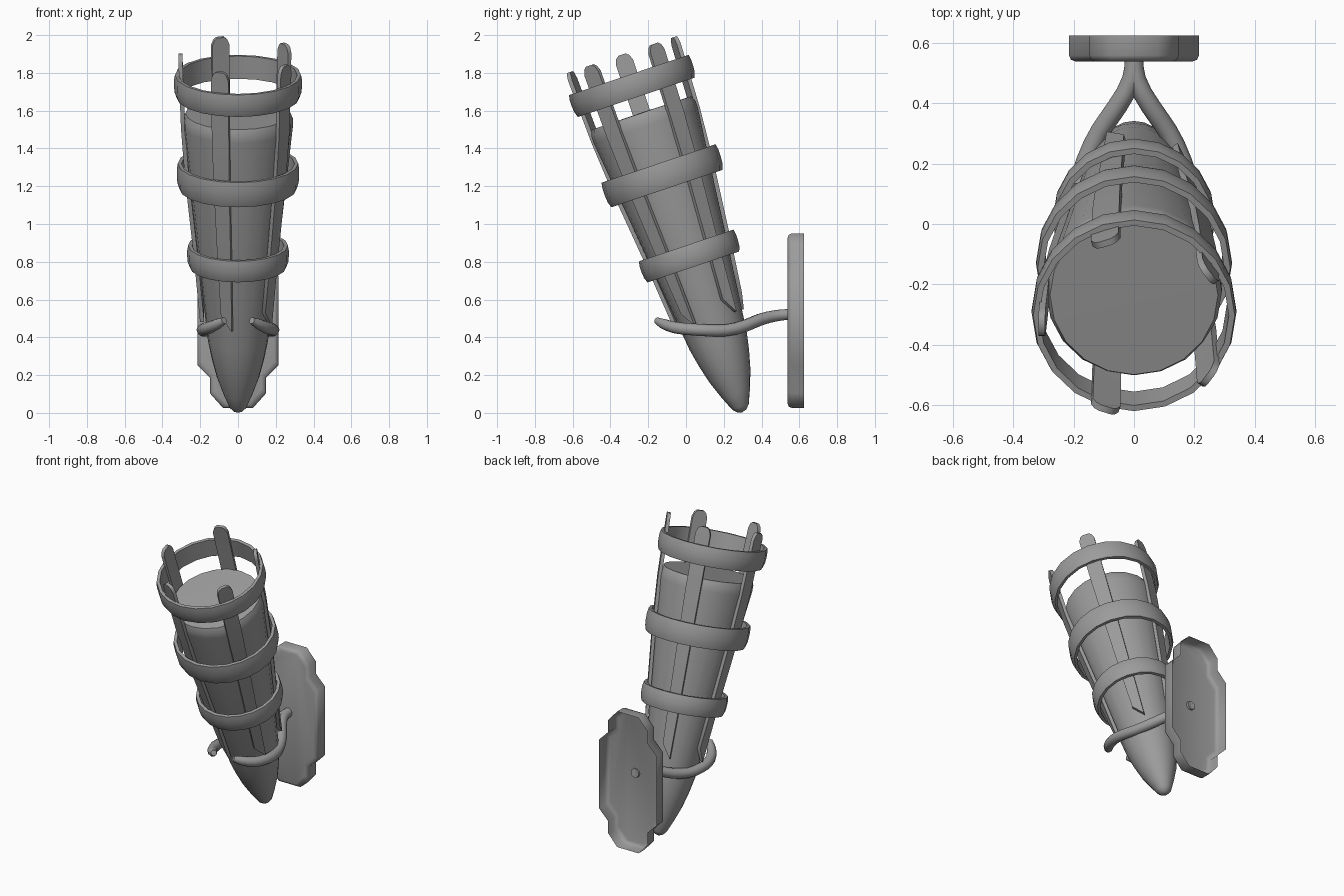
import bpy, bmesh, math
from mathutils import Matrix

if "Cube" in bpy.data.objects:
    bpy.data.objects.remove(bpy.data.objects["Cube"])

TILT = math.radians(18.6)
TORCH = Matrix.Translation((0, 0.298, 0.003)) @ Matrix.Rotation(TILT, 4, 'X')
IRON = bpy.data.materials.new("dark_iron")
IRON.diffuse_color = (0.33, 0.33, 0.33, 1)
IRON.use_nodes = True
IRON.node_tree.nodes["Principled BSDF"].inputs["Base Color"].default_value = IRON.diffuse_color


def smooth(ob, angle):
    bpy.ops.object.select_all(action='DESELECT')
    ob.select_set(True)
    bpy.context.view_layer.objects.active = ob
    bpy.ops.object.shade_smooth_by_angle(angle=math.radians(angle))


def finish(name, bm, angle=50):
    bmesh.ops.recalc_face_normals(bm, faces=bm.faces)
    me = bpy.data.meshes.new(name)
    bm.to_mesh(me)
    bm.free()
    me.materials.append(IRON)
    ob = bpy.data.objects.new(name, me)
    bpy.context.collection.objects.link(ob)
    smooth(ob, angle)
    return ob


def bridge(bm, a, b):
    """Join two closed loops of vertices with faces."""
    for i in range(len(a)):
        j = (i + 1) % len(a)
        bm.faces.new(list(dict.fromkeys((a[i], a[j], b[j], b[i]))))


def lathe(name, profile, closed=False, n=20):
    """Revolve (radius, height) points around the tilted torch axis."""
    bm = bmesh.new()
    rows = []
    for r, s in profile:
        if r == 0:
            rows.append([bm.verts.new((0, 0, s))] * n)
        else:
            rows.append([bm.verts.new((r * math.cos(2 * math.pi * i / n),
                                       r * math.sin(2 * math.pi * i / n), s)) for i in range(n)])
    for a, b in list(zip(rows, rows[1:])) + ([(rows[-1], rows[0])] if closed else []):
        bridge(bm, a, b)
    bm.transform(TORCH)
    return finish(name, bm)


# Tapered torch shaft with a blunt tip
lathe("torch_shaft", [(0, 0), (0.025, 0.008), (0.046, 0.03), (0.076, 0.1), (0.113, 0.2),
                      (0.139, 0.3), (0.159, 0.4), (0.291, 1.60), (0.291, 1.64),
                      (0.278, 1.672), (0, 1.674)])

# Three slightly bulging hoops
for label, s, r, h in (("lower", 0.872, 0.266, 0.12), ("middle", 1.32, 0.321, 0.14), ("upper", 1.822, 0.336, 0.125)):
    k = h / 2
    lathe(label + "_hoop", [(r - 0.028, s - k), (r - 0.01, s - k), (r, s - k * 0.55), (r + 0.003, s),
                            (r + 0.003, s + k * 0.55), (r - 0.002, s + k), (r - 0.022, s + k)], closed=True)

# Five slats with a slanted lower end and a rounded upper end
# stations: height on left edge, height on right edge, radius, half width
STATIONS = [(0.60, 0.515, 0.190, 0.03), (0.87, 0.87, 0.222, 0.036), (1.32, 1.32, 0.270, 0.043),
            (1.60, 1.60, 0.291, 0.047), (1.955, 1.955, 0.304, 0.048),
            (1.985, 1.985, 0.305, 0.036), (1.998, 1.998, 0.305, 0.02)]
for k in range(5):
    bm = bmesh.new()
    rows = []
    for sl, sr, r, w in STATIONS:
        rows.append([bm.verts.new(p) for p in ((r - 0.011, -w, sl), (r + 0.011, -w, sl),
                                               (r + 0.011, w, sr), (r - 0.011, w, sr))])
    for a, b in zip(rows, rows[1:]):
        bridge(bm, a, b)
    bm.faces.new(rows[0])
    bm.faces.new(rows[-1])
    bm.transform(TORCH @ Matrix.Rotation(math.radians(36 + 72 * k), 4, 'Z'))
    finish("slat_%d" % (k + 1), bm)

# Wall plate: stepped outline with softened front rim, open at the wall side
quarter = [(0.215, 0.235), (0.148, 0.303), (0.148, 0.385), (0.08, 0.461)]
outline = quarter + [(-x, z) for x, z in reversed(quarter)]
outline += [(-x, -z) for x, z in outline]
bm = bmesh.new()
rings = []
for y, inset in ((0.625, 0), (0.558, 0), (0.544, 0.006), (0.538, 0.022)):
    rings.append([bm.verts.new((x - math.copysign(inset, x), y, 0.488 + z - math.copysign(inset, z)))
                  for x, z in outline])
for a, b in zip(rings, rings[1:]):
    bridge(bm, a, b)
bm.faces.new(rings[-1])
# normals of the open shell must face outward (front cap toward -y)
plate = finish("wall_plate", bm, 60)
if plate.data.polygons[-1].normal.y > 0:
    plate.data.flip_normals()

# Forked holder: two mirrored arms curving round the shaft, open where they pierce the plate
PATH = [(0, 0.548, 0.522, 0.9), (0.008, 0.48, 0.515, 0.95), (0.055, 0.39, 0.493, 1), (0.11, 0.31, 0.46, 1),
        (0.158, 0.21, 0.437, 1), (0.184, 0.11, 0.437, 1), (0.181, 0.02, 0.443, 1),
        (0.15, -0.06, 0.452, 0.97), (0.105, -0.12, 0.472, 0.83), (0.073, -0.155, 0.489, 0.55)]
for side, label in ((1, "right"), (-1, "left")):
    cu = bpy.data.curves.new(label + "_fork_arm", 'CURVE')
    cu.dimensions = '3D'
    cu.bevel_depth = 0.033
    cu.bevel_resolution = 3
    cu.resolution_u = 2
    cu.use_fill_caps = True
    sp = cu.splines.new('BEZIER')
    sp.bezier_points.add(len(PATH) - 1)
    for p, (x, y, z, r) in zip(sp.bezier_points, PATH):
        p.co = (side * x, y, z)
        p.radius = r
        p.handle_left_type = p.handle_right_type = 'AUTO'
    cu.materials.append(IRON)
    ob = bpy.data.objects.new(label + "_fork_arm", cu)
    bpy.context.collection.objects.link(ob)
    bpy.ops.object.select_all(action='DESELECT')
    ob.select_set(True)
    bpy.context.view_layer.objects.active = ob
    bpy.ops.object.convert(target='MESH')
    # weld the end caps to the tube so the shading is continuous
    bm = bmesh.new()
    bm.from_mesh(bpy.context.object.data)
    bmesh.ops.remove_doubles(bm, verts=bm.verts, dist=0.0005)
    bm.to_mesh(bpy.context.object.data)
    bm.free()
    smooth(bpy.context.object, 60)
